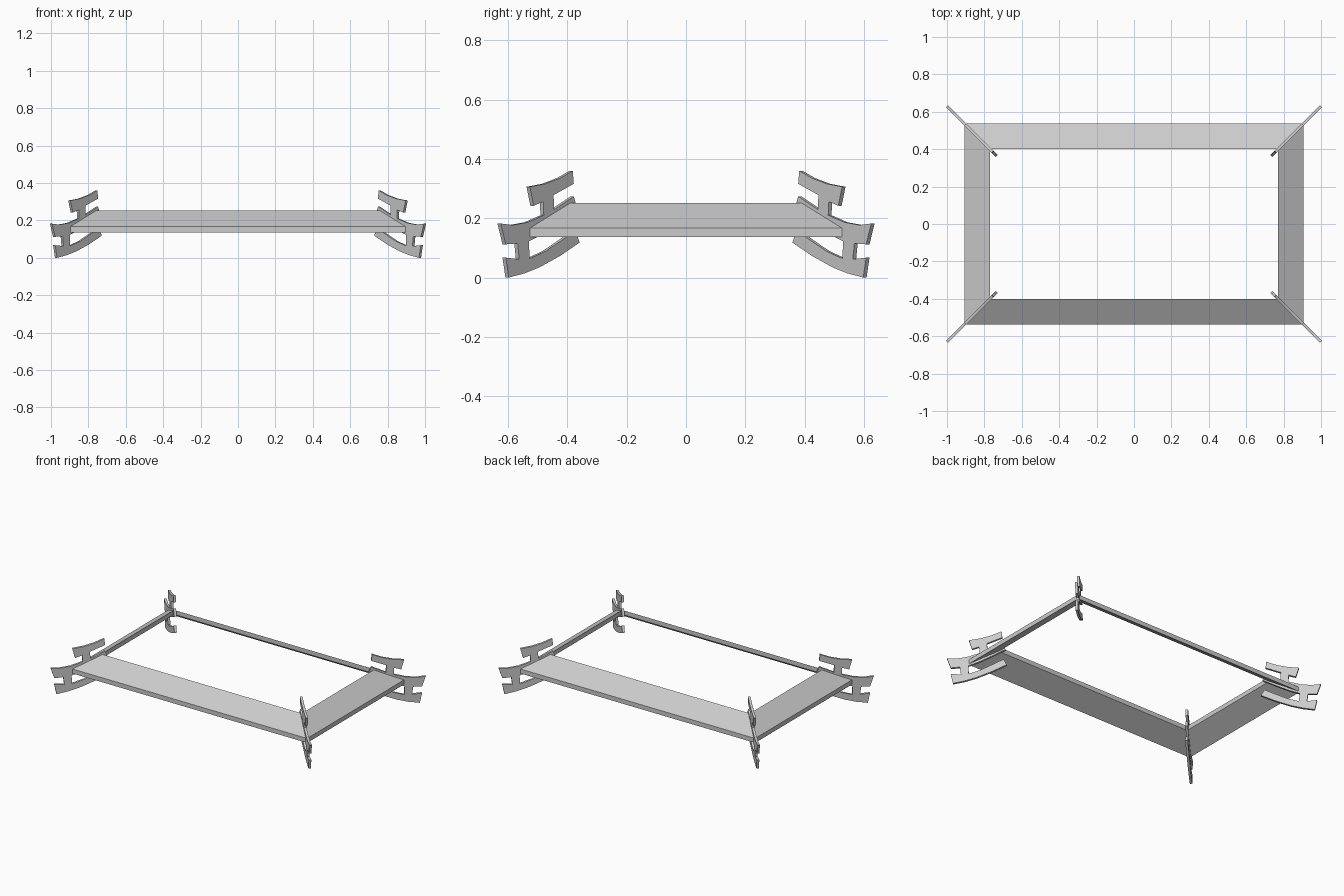
import bpy
import bmesh
from mathutils import Vector

cube = bpy.data.objects.get("Cube")
if cube:
    bpy.data.objects.remove(cube, do_unlink=True)

grey = bpy.data.materials.new("light grey")
grey.use_nodes = True
colour = (0.6, 0.6, 0.6, 1)
grey.diffuse_color = colour
grey.node_tree.nodes["Principled BSDF"].inputs["Base Color"].default_value = colour


def finish(bm, name):
    bmesh.ops.recalc_face_normals(bm, faces=bm.faces)
    mesh = bpy.data.meshes.new(name)
    bm.to_mesh(mesh)
    bm.free()
    mesh.materials.append(grey)
    obj = bpy.data.objects.new(name, mesh)
    bpy.context.collection.objects.link(obj)
    return obj


# Sloping eaves: a mitred rectangular ring with four section corners
CORNERS = [(-1, -1), (1, -1), (1, 1), (-1, 1)]
SECTION = [(0.537, 0.167), (0.40, 0.252), (0.40, 0.221), (0.537, 0.136)]
OFFSET = 0.37  # the ring is this much longer in x than in y, per side

bm = bmesh.new()
loops = [[bm.verts.new((sx * (d + OFFSET), sy * d, z)) for d, z in SECTION]
         for sx, sy in CORNERS]
for i in range(4):
    a, b = loops[i], loops[(i + 1) % 4]
    for j in range(4):
        k = (j + 1) % 4
        bm.faces.new((a[j], a[k], b[k], b[j]))
finish(bm, "sloping_eaves")

# Corner bracket outline: three curved bars joined by two short posts,
# given as distance along the hip and height
UPPER_BAR = [(0.384, 0.316), (0.387, 0.36), (0.43, 0.335), (0.48, 0.316),
             (0.532, 0.306), (0.519, 0.242), (0.487, 0.256)]
MIDDLE_OUTER = [(0.485, 0.21), (0.54, 0.186), (0.59, 0.177), (0.63, 0.182),
                (0.613, 0.112), (0.573, 0.115)]
LOWER_BAR = [(0.568, 0.062), (0.613, 0.067), (0.603, 0.0), (0.55, 0.014),
             (0.50, 0.034), (0.43, 0.073), (0.364, 0.118), (0.378, 0.158),
             (0.43, 0.122), (0.48, 0.088), (0.533, 0.064)]
MIDDLE_INNER = [(0.535, 0.122), (0.49, 0.145), (0.43, 0.185), (0.37, 0.228),
                (0.384, 0.273), (0.45, 0.229), (0.452, 0.278)]
OUTLINE = UPPER_BAR + MIDDLE_OUTER + LOWER_BAR + MIDDLE_INNER
THICKNESS = 0.016


def corner_bracket(name, sx, sy):
    bm = bmesh.new()
    side = Vector((sx, -sy, 0)).normalized() * THICKNESS
    verts = [bm.verts.new(Vector((sx * (d + OFFSET), sy * d, z)) - side / 2)
             for d, z in OUTLINE]
    face = bm.faces.new(verts)
    made = bmesh.ops.extrude_face_region(bm, geom=[face], use_keep_orig=True)
    bmesh.ops.translate(bm, vec=side, verts=[
        v for v in made["geom"] if isinstance(v, bmesh.types.BMVert)])
    finish(bm, name)


for sx, sy in CORNERS:
    name = ("front" if sy < 0 else "back") + ("_left" if sx > 0 else "_right")
    corner_bracket(name + "_corner_bracket", sx, sy)
